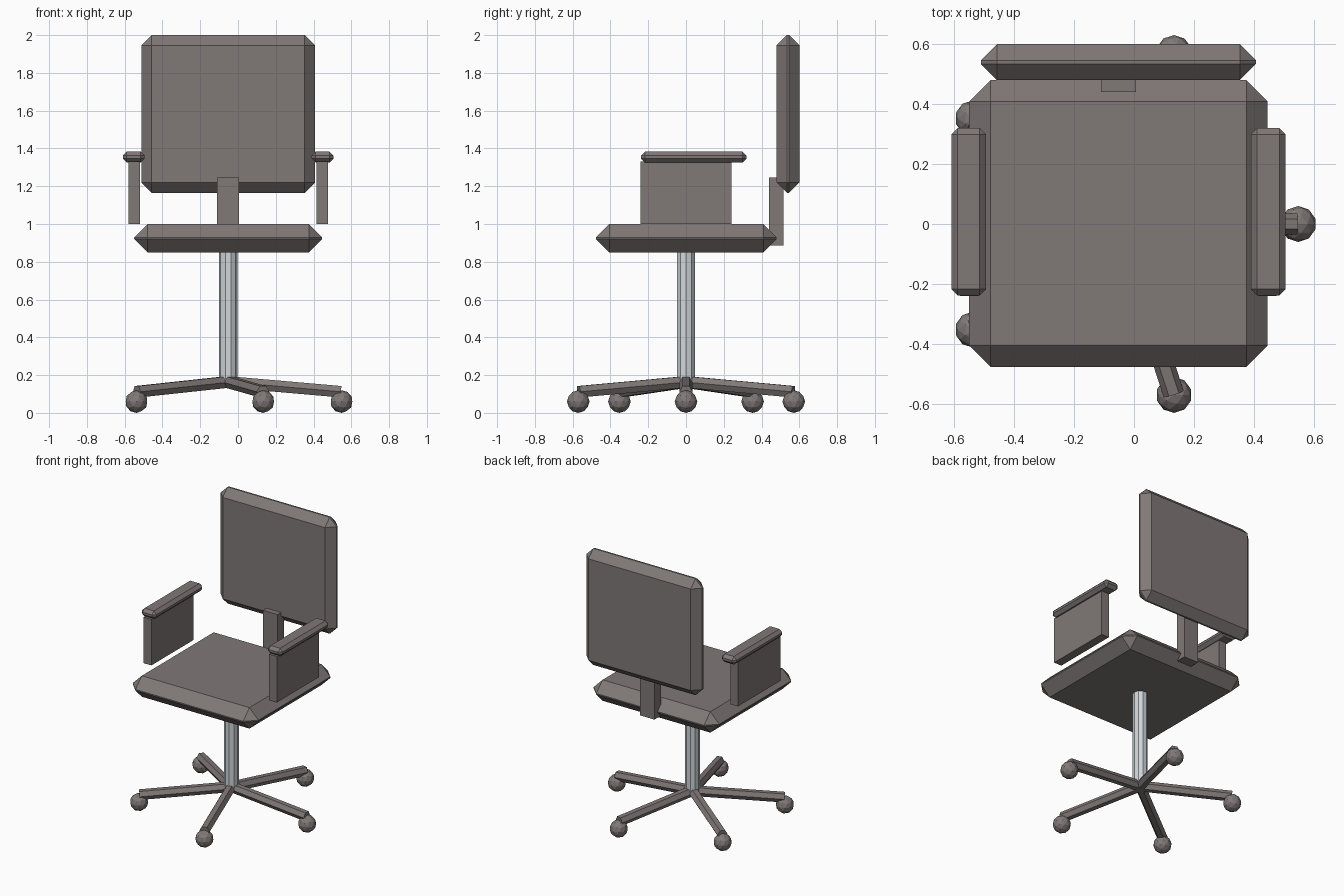
import bpy, bmesh, math
from mathutils import Vector

if "Cube" in bpy.data.objects:
    bpy.data.objects.remove(bpy.data.objects["Cube"])

CX = -0.052  # chair centre line


def material(name, rgb):
    m = bpy.data.materials.new(name)
    m.diffuse_color = (*rgb, 1.0)
    m.use_nodes = True
    m.node_tree.nodes["Principled BSDF"].inputs["Base Color"].default_value = m.diffuse_color
    return m


grey = material("warm grey", (0.215, 0.19, 0.185))
steel = material("pale steel", (0.63, 0.68, 0.70))


def finish(name, bm, mat):
    mesh = bpy.data.meshes.new(name)
    bm.to_mesh(mesh)
    bm.free()
    mesh.materials.append(mat)
    obj = bpy.data.objects.new(name, mesh)
    bpy.context.collection.objects.link(obj)
    return obj


def box(name, x, y, z, bevel=0.0, mat=grey):
    """Box from (min, max) ranges with optional flat chamfer."""
    bm = bmesh.new()
    bmesh.ops.create_cube(bm, size=1.0)
    for v in bm.verts:
        v.co = [(lo + hi) / 2 + c * (hi - lo) for c, (lo, hi) in zip(v.co, (x, y, z))]
    if bevel:
        bmesh.ops.bevel(bm, geom=bm.edges[:], offset=bevel, segments=1,
                        affect='EDGES', profile=0.5)
    return finish(name, bm, mat)


def rod(name, start, end, radius, sides, side_axis, mat):
    """Prism between two points, with one corner along side_axis."""
    start, end = Vector(start), Vector(end)
    u = Vector(side_axis).normalized()
    w = (end - start).normalized().cross(u)
    bm = bmesh.new()
    rings = []
    for p in (start, end):
        rings.append([bm.verts.new(p + radius * (math.cos(a) * u + math.sin(a) * w))
                      for a in (2 * math.pi * i / sides for i in range(sides))])
    a, b = rings
    for i in range(sides):
        j = (i + 1) % sides
        bm.faces.new((a[i], a[j], b[j], b[i]))
    bm.faces.new(a[::-1])
    bm.faces.new(b)
    bmesh.ops.recalc_face_normals(bm, faces=bm.faces[:])
    return finish(name, bm, mat)


# Seat, backrest and the bracket joining them
box("seat", (CX - 0.498, CX + 0.498), (-0.477, 0.48), (0.85, 1.0), 0.071)
box("backrest", (CX - 0.459, CX + 0.459), (0.48, 0.60), (1.165, 2.0), 0.054)
box("back_bracket", (CX - 0.058, CX + 0.058), (0.44, 0.515), (0.885, 1.245))

# Armrests: upright panel and chamfered pad on each side
for side, s in (("left", -1), ("right", 1)):
    box(side + "_arm_panel", sorted((CX + s * 0.467, CX + s * 0.528)),
        (-0.24, 0.24), (1.0, 1.33))
    box(side + "_arm_pad", sorted((CX + s * 0.442, CX + s * 0.558)),
        (-0.238, 0.32), (1.325, 1.383), 0.021)

# Ten-sided centre column
rod("column", (CX, 0, 0.165), (CX, 0, 0.86), 0.049, 10, (1, 0, 0), steel)

# Five-star base: hexagonal legs with faceted ball casters
for i in range(5):
    a = 2 * math.pi * i / 5
    c, s = math.cos(a), math.sin(a)
    rod(f"base_leg_{i + 1}", (CX, 0, 0.164), (CX + 0.597 * c, 0.597 * s, 0.112),
        0.035, 6, (-s, c, 0), grey)
    bm = bmesh.new()
    bmesh.ops.create_icosphere(bm, subdivisions=2, radius=0.06)
    bmesh.ops.translate(bm, verts=bm.verts[:], vec=(CX + 0.6 * c, 0.6 * s, 0.06))
    finish(f"caster_{i + 1}", bm, grey)
